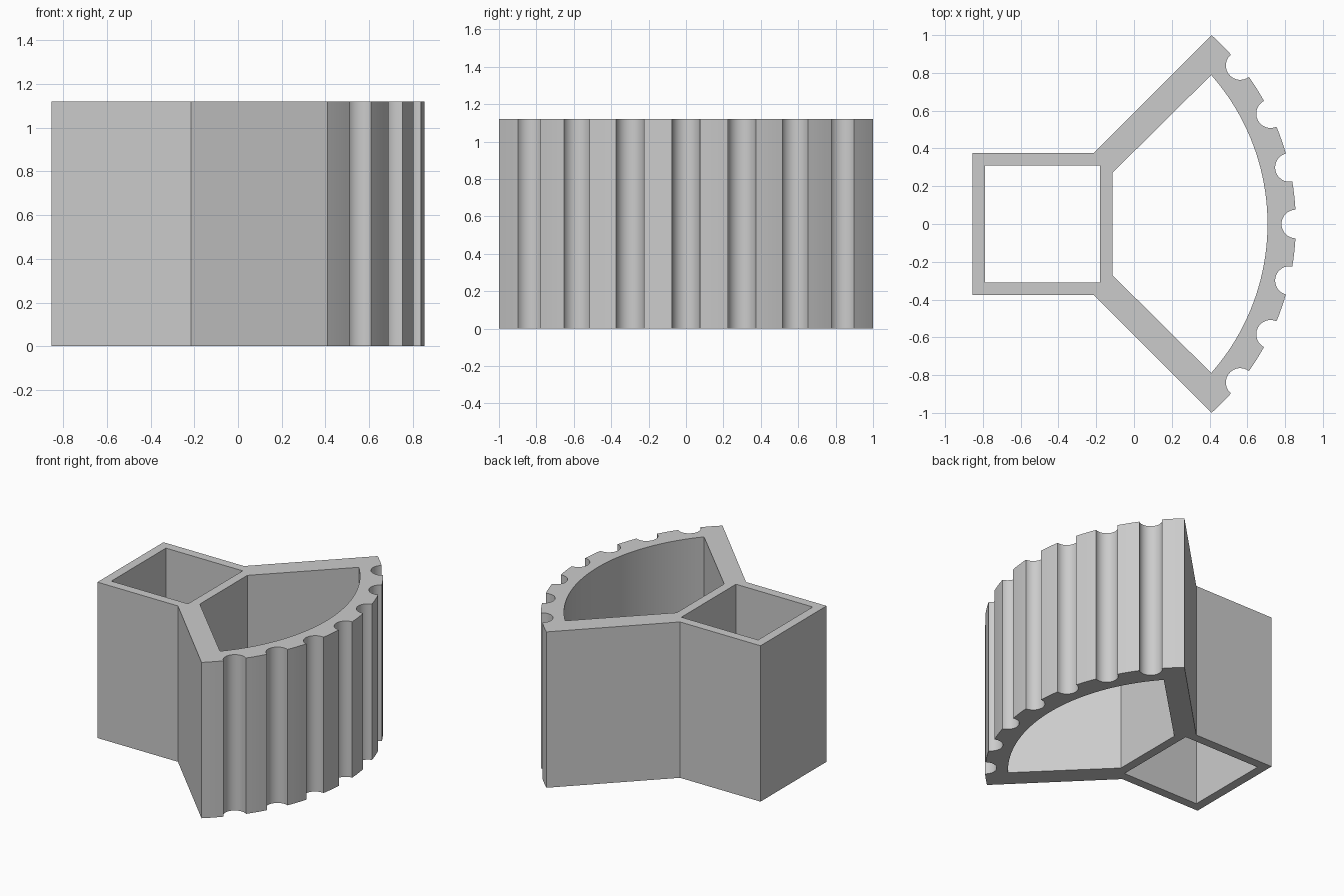
import bpy, bmesh
from math import asin, atan2, cos, pi, radians, sin

if "Cube" in bpy.data.objects:
    bpy.data.objects.remove(bpy.data.objects["Cube"], do_unlink=True)

HEIGHT = 1.12
HUB_X = -0.485                      # centre shared by both curved walls
RIM_R, INNER_R = 1.342, 1.192
NOTCH_R, NOTCH_STEP = 0.076, radians(12.9)


def arc(cx, cy, r, a0, a1, n):
    return [(cx + r * cos(a0 + (a1 - a0) * i / n), cy + r * sin(a0 + (a1 - a0) * i / n))
            for i in range(n + 1)]


# Scalloped rim, running from the front tip to the back tip
def rim():
    tip = atan2(1.0, 0.41 - HUB_X)
    half = 2 * asin(NOTCH_R / (2 * RIM_R))
    pts, start = [], -tip
    for k in range(-3, 4):
        t = k * NOTCH_STEP
        pts += arc(HUB_X, 0, RIM_R, start, t - half, 4)
        pts += arc(HUB_X + RIM_R * cos(t), RIM_R * sin(t), NOTCH_R,
                   t - pi / 2 - half / 2, t - 3 * pi / 2 + half / 2, 16)[1:-1]
        start = t + half
    return pts + arc(HUB_X, 0, RIM_R, start, tip, 4)


outer = rim() + [(-0.215, 0.375), (-0.855, 0.375), (-0.855, -0.375), (-0.215, -0.375)]
square_hole = [(-0.79, -0.31), (-0.18, -0.31), (-0.18, 0.31), (-0.79, 0.31)]
inner_tip = atan2(0.79, 0.41 - HUB_X)
fan_hole = arc(HUB_X, 0, INNER_R, -inner_tip, inner_tip, 40) + [(-0.115, 0.27), (-0.115, -0.27)]

# Fill the outline around the holes, then extrude to full height
bm = bmesh.new()
edges = []
for loop in (outer, square_hole, fan_hole):
    vs = [bm.verts.new((x, y, 0)) for x, y in loop]
    edges += [bm.edges.new((v, vs[i - 1])) for i, v in enumerate(vs)]
bmesh.ops.triangle_fill(bm, edges=edges, use_beauty=True, normal=(0, 0, 1))
ext = bmesh.ops.extrude_face_region(bm, geom=bm.faces[:], use_keep_orig=True)
top = [g for g in ext["geom"] if isinstance(g, bmesh.types.BMVert)]
bmesh.ops.translate(bm, verts=top, vec=(0, 0, HEIGHT))
bmesh.ops.recalc_face_normals(bm, faces=bm.faces[:])
mesh = bpy.data.meshes.new("notched_holder")
bm.to_mesh(mesh)
bm.free()

holder = bpy.data.objects.new("notched_holder", mesh)
bpy.context.collection.objects.link(holder)

# Single plain grey
grey = bpy.data.materials.new("plain_grey")
grey.use_nodes = True
colour = (0.6, 0.6, 0.6, 1)
grey.diffuse_color = colour
grey.node_tree.nodes["Principled BSDF"].inputs["Base Color"].default_value = colour
mesh.materials.append(grey)

# Smooth the curved walls, keep corners crisp
bpy.ops.object.select_all(action="DESELECT")
holder.select_set(True)
bpy.context.view_layer.objects.active = holder
bpy.ops.object.shade_smooth_by_angle(angle=radians(30))
